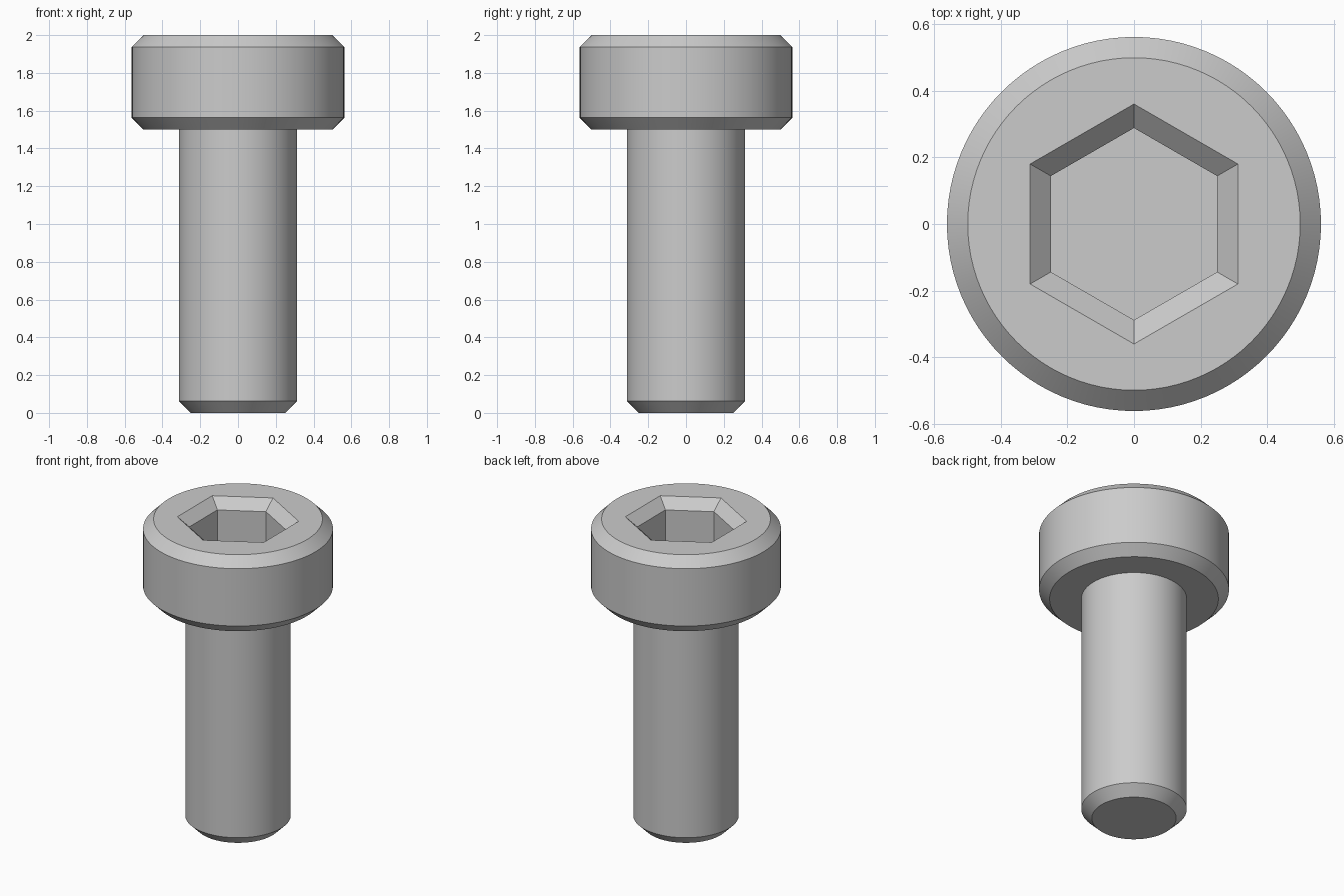
import bpy
import bmesh
import math

cube = bpy.data.objects.get("Cube")
if cube:
    bpy.data.objects.remove(cube, do_unlink=True)

SIDES = 96
CHAMFER = 0.0625
SHANK_R = 0.3125
HEAD_R = 0.5625
HEAD_Z = 1.5
TOP_Z = 2.0
HEX_R = 0.5 / math.sqrt(3)          # corner radius of the socket
HEX_FLARE = CHAMFER * 2 / math.sqrt(3)
SOCKET_DEPTH = 0.3125

steel = bpy.data.materials.new("steel_grey")
steel.use_nodes = True
colour = (0.6, 0.6, 0.6, 1.0)
steel.diffuse_color = colour
steel.node_tree.nodes["Principled BSDF"].inputs["Base Color"].default_value = colour

bm = bmesh.new()


def ring(radius, z, sides):
    """Closed loop of vertices with one corner on the +y axis."""
    angles = [math.pi / 2 + math.tau * i / sides for i in range(sides)]
    return [bm.verts.new((radius * math.cos(a), radius * math.sin(a), z)) for a in angles]


def skin(rings):
    """Join successive loops of equal length with quads."""
    for a, b in zip(rings, rings[1:]):
        n = len(a)
        for i in range(n):
            j = (i + 1) % n
            bm.faces.new((a[i], a[j], b[j], b[i]))


def loop_edges(loop):
    return [bm.edges.get((loop[i - 1], loop[i])) for i in range(len(loop))]


# Shank and head outline, from tip to top
profile = [
    (SHANK_R - CHAMFER, 0),
    (SHANK_R, CHAMFER),
    (SHANK_R, HEAD_Z),
    (HEAD_R - CHAMFER, HEAD_Z),
    (HEAD_R, HEAD_Z + CHAMFER),
    (HEAD_R, TOP_Z - CHAMFER),
    (HEAD_R - CHAMFER, TOP_Z),
]
body = [ring(r, z, SIDES) for r, z in profile]
skin(body)
bm.faces.new(body[0])

# Hexagonal socket with a flared mouth
socket = [
    ring(HEX_R + HEX_FLARE, TOP_Z, 6),
    ring(HEX_R, TOP_Z - CHAMFER, 6),
    ring(HEX_R, TOP_Z - SOCKET_DEPTH, 6),
]
skin(socket)
bm.faces.new(socket[-1])

# Flat top between the head rim and the socket mouth
bmesh.ops.triangle_fill(bm, use_beauty=True,
                        edges=loop_edges(body[-1]) + loop_edges(socket[0]))
bmesh.ops.recalc_face_normals(bm, faces=bm.faces)

mesh = bpy.data.meshes.new("socket_screw")
bm.to_mesh(mesh)
bm.free()
mesh.materials.append(steel)
screw = bpy.data.objects.new("socket_screw", mesh)
bpy.context.collection.objects.link(screw)

# Smooth round sides, crisp chamfers and socket
bpy.ops.object.select_all(action="DESELECT")
screw.select_set(True)
bpy.context.view_layer.objects.active = screw
bpy.ops.object.shade_smooth_by_angle(angle=math.radians(30))
